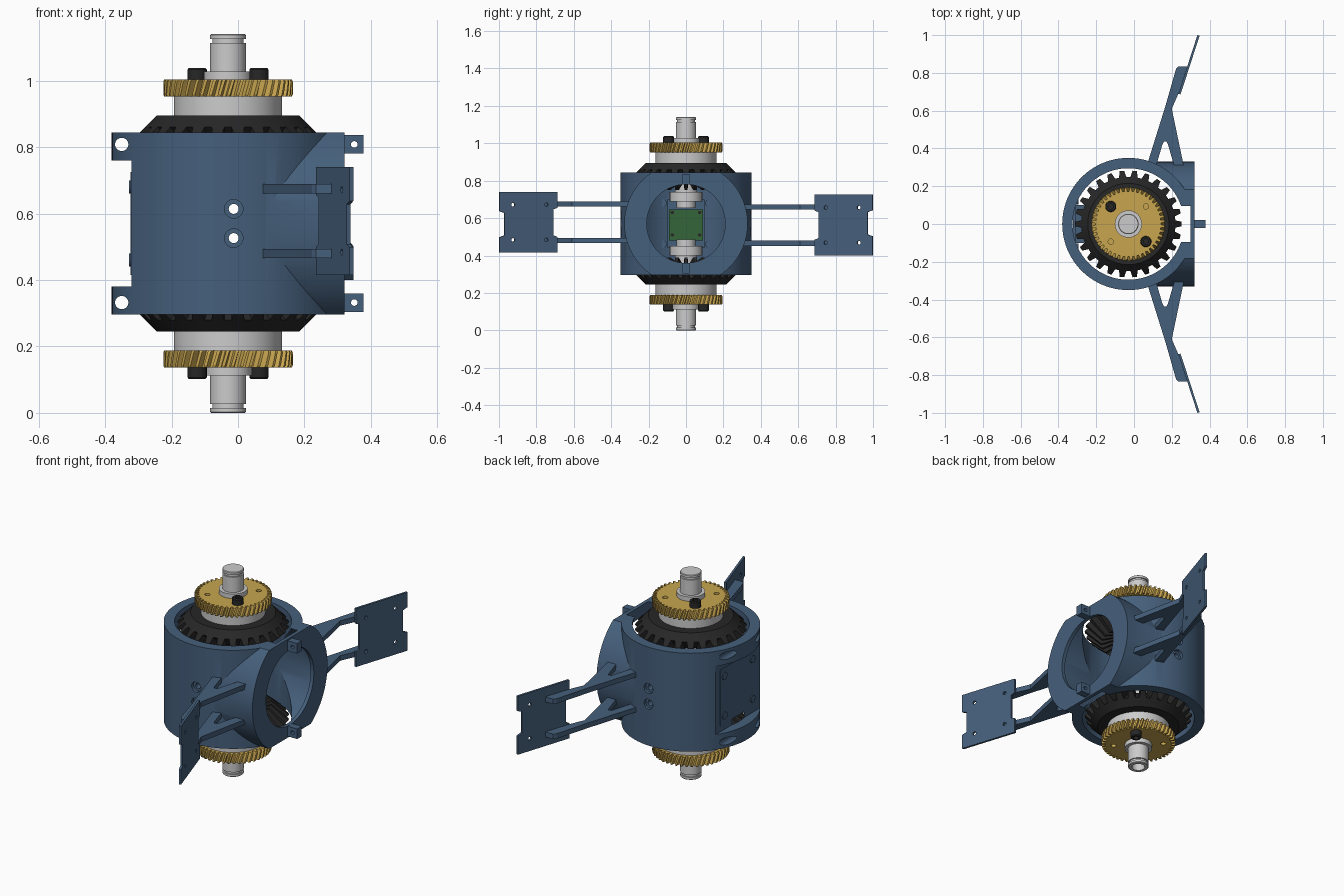
import bpy, bmesh, math
from mathutils import Matrix, Vector

if "Cube" in bpy.data.objects:
    bpy.data.objects.remove(bpy.data.objects["Cube"])

MID = 0.57      # height of the symmetry centre; meshes are built around it
AX = -0.03      # x of the shaft axis


def mat(name, rgb):
    m = bpy.data.materials.new(name)
    m.diffuse_color = (*rgb, 1)
    m.use_nodes = True
    m.node_tree.nodes["Principled BSDF"].inputs["Base Color"].default_value = m.diffuse_color
    return m


BLUE = mat("blue_paint", (0.06, 0.115, 0.2))
BRASS = mat("brass", (0.58, 0.38, 0.08))
BLACK = mat("black_steel", (0.02, 0.02, 0.02))
GREEN = mat("circuit_green", (0.035, 0.13, 0.04))


def finish(bm, name, material=None):
    bmesh.ops.recalc_face_normals(bm, faces=bm.faces)
    me = bpy.data.meshes.new(name)
    bm.to_mesh(me)
    bm.free()
    if material:
        me.materials.append(material)
    o = bpy.data.objects.new(name, me)
    o.location.z = MID
    bpy.context.collection.objects.link(o)
    return o


def cyl(name, r, p, q, material=None, seg=32):
    p, q = Vector(p), Vector(q)
    bm = bmesh.new()
    m = Matrix.Translation((p + q) / 2) @ (q - p).to_track_quat('Z', 'Y').to_matrix().to_4x4()
    bmesh.ops.create_cone(bm, cap_ends=True, segments=seg, radius1=r, radius2=r,
                          depth=(q - p).length, matrix=m)
    return finish(bm, name, material)


def box(name, lo, hi, material=None):
    lo, hi = Vector(lo), Vector(hi)
    bm = bmesh.new()
    m = Matrix.Translation((lo + hi) / 2) @ Matrix.Diagonal((*(hi - lo), 1))
    bmesh.ops.create_cube(bm, size=1, matrix=m)
    return finish(bm, name, material)


def prism(name, pts, depth, m, material):
    bm = bmesh.new()
    f = bm.faces.new([bm.verts.new((x, y, 0)) for x, y in pts])
    ex = bmesh.ops.extrude_face_region(bm, geom=[f])['geom']
    bmesh.ops.translate(bm, vec=(0, 0, depth), verts=[v for v in ex if isinstance(v, bmesh.types.BMVert)])
    bmesh.ops.transform(bm, matrix=m, verts=bm.verts)
    return finish(bm, name, material)


def lathe(name, prof, x, y, material=None, steps=64):
    bm = bmesh.new()
    vs = [bm.verts.new((x + r, y, z)) for r, z in prof]
    es = [bm.edges.new(e) for e in zip(vs, vs[1:])]
    bmesh.ops.spin(bm, geom=vs + es, cent=(x, y, 0), axis=(0, 0, 1), angle=2 * math.pi, steps=steps)
    bmesh.ops.remove_doubles(bm, verts=bm.verts, dist=1e-5)
    return finish(bm, name, material)


def gear(name, n, rings, material):
    """rings: (root_r, root_z, tip_r, tip_z, twist); four points per tooth."""
    bm = bmesh.new()
    loops = []
    for rr, rz, tr, tz, tw in rings:
        loop = []
        for i in range(n):
            for off, tip in ((-0.32, 0), (-0.17, 1), (0.17, 1), (0.32, 0)):
                a = (i + off) * 2 * math.pi / n + tw
                r, z = (tr, tz) if tip else (rr, rz)
                loop.append(bm.verts.new((AX + r * math.cos(a), r * math.sin(a), z)))
        loops.append(loop)
    for a, b in zip(loops, loops[1:]):
        for i in range(len(a)):
            j = (i + 1) % len(a)
            bm.faces.new((a[i], a[j], b[j], b[i]))
    bm.faces.new(loops[0])
    bm.faces.new(loops[-1])
    return finish(bm, name, material)


def boolean(target, tools, op='DIFFERENCE'):
    bpy.context.view_layer.objects.active = target
    for t in tools:
        t.hide_render = True
        mod = target.modifiers.new("bool", 'BOOLEAN')
        mod.operation, mod.solver, mod.object = op, 'EXACT', t
        bpy.ops.object.modifier_apply(modifier=mod.name)
        bpy.data.objects.remove(t)


def twin(o, name):
    """Copy turned half a turn about the x axis through the centre."""
    c = o.copy()
    c.name = name
    c.rotation_euler.x = math.pi
    bpy.context.collection.objects.link(c)


# housing: upright barrel crossed by a sideways barrel, trimmed flat
housing = cyl("housing", 0.35, (AX, 0, -0.4), (AX, 0, 0.4), BLUE, 96)
boolean(housing, [cyl("side_barrel", 0.33, (0, 0, 0), (0.32, 0, 0), BLUE, 96)], 'UNION')
boolean(housing, [box("trim", (-1, -1, -0.274), (1, 1, 0.274))], 'INTERSECT')
cutters = [cyl("bore", 0.295, (AX, 0, -0.5), (AX, 0, 0.5), seg=96),
           cyl("side_bore", 0.29, (0, 0, 0), (0.30, 0, 0), seg=96),
           cyl("port", 0.21, (0.25, 0, 0), (0.4, 0, 0), seg=64),
           box("back_flat", (-0.5, -0.4, -0.19), (-0.32, 0.4, 0.19))]
for z in (-0.238, 0.238):
    cutters.append(cyl("pin_hole", 0.02, (-0.35, -0.3, z), (-0.35, 0.3, z)))
for s in (-1, 1):
    for z in (-0.044, 0.044):
        cutters.append(cyl("counterbore", 0.028, (-0.013, s * 0.332, z), (-0.013, s * 0.4, z)))
        cutters.append(cyl("through_hole", 0.015, (-0.013, s * 0.2, z), (-0.013, s * 0.4, z)))
boolean(housing, cutters)

# hinge tabs on the open port
tab = box("upper_hinge_tab", (0.305, -0.02, 0.21), (0.378, 0.02, 0.266), BLUE)
boolean(tab, [cyl("tab_hole", 0.01, (0.35, -0.1, 0.238), (0.35, 0.1, 0.238))])
twin(tab, "lower_hinge_tab")

# back cover, board mount and circuit board
box("back_cover", (-0.323, -0.16, -0.155), (-0.31, 0.16, 0.155), BLUE)
box("board_mount", (-0.312, -0.1, -0.13), (-0.255, 0.1, 0.13), BLUE)
box("circuit_board", (-0.257, -0.09, -0.09), (-0.24, 0.09, 0.075), GREEN)
for y in (-1, 1):
    for z in (-1, 1):
        cyl("cover_screw", 0.02, (-0.328, y * 0.123, z * 0.11), (-0.295, y * 0.123, z * 0.11), BLUE, 24)
        cyl("board_screw", 0.009, (-0.25, y * 0.073, z * 0.06), (-0.236, y * 0.073, z * 0.06), BLACK, 16)

# shafts with hubs; the lower one is hollow at its end
shaft = [(0, 0.085), (0.05, 0.085), (0.05, 0.12), (0.087, 0.12), (0.087, 0.17), (0.06, 0.17),
         (0.06, 0.325), (0.163, 0.325), (0.163, 0.385), (0.072, 0.385), (0.072, 0.458),
         (0.054, 0.458), (0.054, 0.543), (0.047, 0.543), (0.047, 0.555), (0.054, 0.555),
         (0.054, 0.567), (0.051, 0.57)]
lathe("upper_shaft", shaft + [(0, 0.57)], AX, 0)
lathe("lower_shaft", shaft + [(0.034, 0.57), (0.034, 0.5), (0, 0.5)], AX, 0).rotation_euler.x = math.pi

# black bevel gears, teeth facing inward
bevel = gear("upper_bevel_gear", 26, [(0.215, 0.325, 0.215, 0.325, 0), (0.25, 0.29, 0.283, 0.257, 0),
                                      (0.175, 0.22, 0.195, 0.18, 0), (0.08, 0.22, 0.08, 0.22, 0)], BLACK)
twin(bevel, "lower_bevel_gear")

# brass helical gears with bolt holes
helical = gear("upper_helical_gear", 44, [(0.173, 0.382, 0.192, 0.382, 0), (0.173, 0.388, 0.195, 0.388, 0.01),
                                          (0.173, 0.427, 0.195, 0.427, 0.07), (0.173, 0.433, 0.192, 0.433, 0.08)], BRASS)
boolean(helical, [cyl("gear_hole", 0.014, (AX + s * 0.093, s * 0.093, 0.40), (AX + s * 0.093, s * 0.093, 0.5))
                  for s in (-1, 1)])
twin(helical, "lower_helical_gear")

# socket bolts
for s in (-1, 1):
    bolt = lathe("upper_bolt", [(0, 0.425), (0.029, 0.425), (0.029, 0.463), (0.025, 0.468), (0.014, 0.468),
                                (0.014, 0.45), (0, 0.45)], AX + s * 0.093, -s * 0.093, BLACK, 24)
    twin(bolt, "lower_bolt")

# forked arms, two per side
arm_pts = [(0.065, -0.30), (0.115, -0.30), (0.15, -0.42), (0.158, -0.436), (0.172, -0.436), (0.18, -0.42),
           (0.215, -0.30), (0.265, -0.30), (0.20, -0.61), (0.235, -0.69), (0.282, -0.835), (0.235, -0.835),
           (0.222, -0.82), (0.165, -0.62)]
for z in (-0.09, 0.105):
    arm = prism("front_arm", arm_pts, 0.028, Matrix.Translation((0, 0, z - 0.014)), BLUE)
    twin(arm, "rear_arm")

# slanted mounting plates at the arm ends
d = Vector((0.1, -0.308, 0)).normalized()
n = d.cross(Vector((0, 0, 1)))
m = Matrix(((d.x, 0, n.x, 0.235), (d.y, 0, n.y, -0.69), (0, 1, 0, 0.0075), (0, 0, 0, 1)))
plate_pts = [(0, -0.1625), (0.326, -0.1625), (0.326, -0.08), (0.298, -0.07), (0.298, 0.05), (0.326, 0.06),
             (0.326, 0.1625), (0, 0.1625), (0, 0.078), (0.022, 0.07), (0.022, -0.07), (0, -0.078)]
plate = prism("front_plate", plate_pts, -0.012, m, BLUE)
boolean(plate, [cyl("plate_hole", 0.01, m @ Vector((u, v, -0.05)), m @ Vector((u, v, 0.05)), seg=20)
                for u in (0.063, 0.25) for v in (-0.094, 0.094)])
twin(plate, "rear_plate")

bpy.ops.object.select_all(action='SELECT')
bpy.ops.object.shade_smooth_by_angle(angle=math.radians(25))
